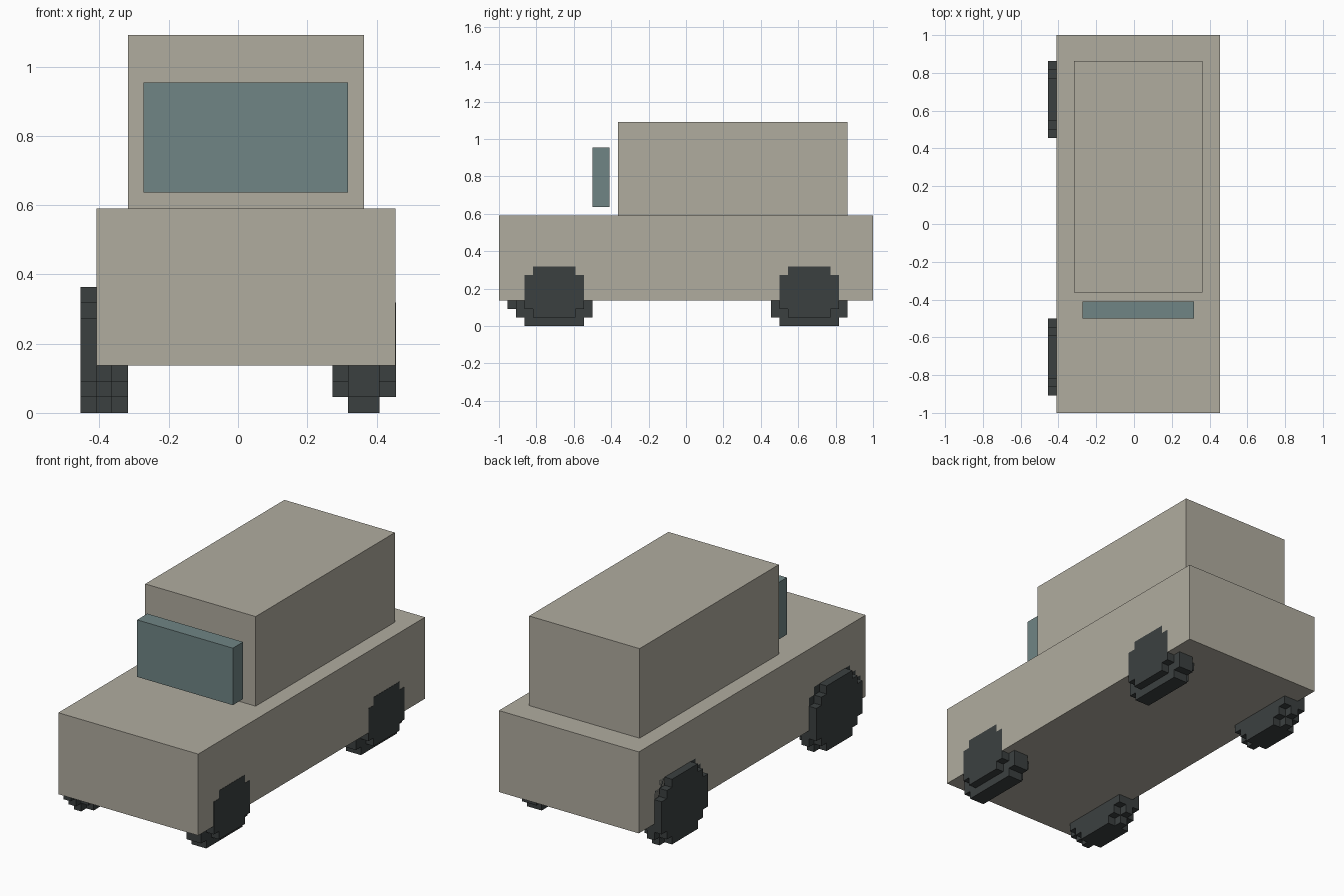
import bpy
import bmesh

cube = bpy.data.objects.get("Cube")
if cube:
    bpy.data.objects.remove(cube, do_unlink=True)

U = 2 / 44  # edge of one block


def material(name, colour):
    mat = bpy.data.materials.new(name)
    mat.use_nodes = True
    mat.diffuse_color = (*colour, 1)
    mat.node_tree.nodes["Principled BSDF"].inputs["Base Color"].default_value = (*colour, 1)
    return mat


paint = material("warm grey paint", (0.434, 0.413, 0.347))
glass = material("blue grey glass", (0.162, 0.235, 0.235))
rubber = material("dark rubber", (0.044, 0.051, 0.051))


def finish(name, bm, mat):
    bmesh.ops.recalc_face_normals(bm, faces=bm.faces[:])
    mesh = bpy.data.meshes.new(name)
    bm.to_mesh(mesh)
    bm.free()
    mesh.materials.append(mat)
    obj = bpy.data.objects.new(name, mesh)
    bpy.context.collection.objects.link(obj)


def box(name, low, high, mat):
    """Box between two corners given in blocks."""
    bm = bmesh.new()
    bmesh.ops.create_cube(bm, size=1)
    for v in bm.verts:
        v.co = [U * (a if c < 0 else b) for c, a, b in zip(v.co, low, high)]
    finish(name, bm, mat)


def disc(bm, x0, x1, centre_y, widths, base, bump):
    """Stepped round slab: one width per row of blocks, bump lengthens its front."""
    front, back = [], []
    for i, width in enumerate(widths):
        extra = bump if 2 <= i < len(widths) - 2 else 0
        for z in (base + i, base + i + 1):
            front.append((centre_y - width / 2 - extra, z))
            back.append((centre_y + width / 2, z))
    outline = []
    for point in front + back[::-1]:
        if not outline or point != outline[-1]:
            outline.append(point)
    face = bm.faces.new([bm.verts.new((x0 * U, y * U, z * U)) for y, z in outline])
    out = bmesh.ops.extrude_face_region(bm, geom=[face])
    for v in out["geom"]:
        if isinstance(v, bmesh.types.BMVert):
            v.co.x = x1 * U


# Body, cabin and the free-standing windscreen
box("body", (-9, -22, 3), (10, 22, 13), paint)
box("cabin", (-7, -8, 13), (8, 19, 24), paint)
box("windscreen", (-6, -11, 14), (7, -9, 21), glass)

# Wheels: the right pair stands out, the left pair lies flush with the body side
SMALL = [5, 7, 7, 7, 7, 5]
ROUND = [5, 7, 9, 9, 9, 9, 7, 5]
FULL = [7, 9, 9, 9, 9, 9, 9, 7]
for end, y, bump in (("front", -15.5, 1), ("rear", 14.5, 0)):
    bm = bmesh.new()
    disc(bm, -10, -9, y, ROUND, 0, 0)
    disc(bm, -9, -8, y, FULL, 0, bump)
    disc(bm, -8, -7, y, ROUND, 0, 0)
    finish(end + "_right_wheel", bm, rubber)

    bm = bmesh.new()
    disc(bm, 6, 7, y, SMALL, 1, 0)
    disc(bm, 7, 9, y, FULL, 0, 0)
    disc(bm, 9, 10.03, y, SMALL, 1, 0)
    finish(end + "_left_wheel", bm, rubber)
